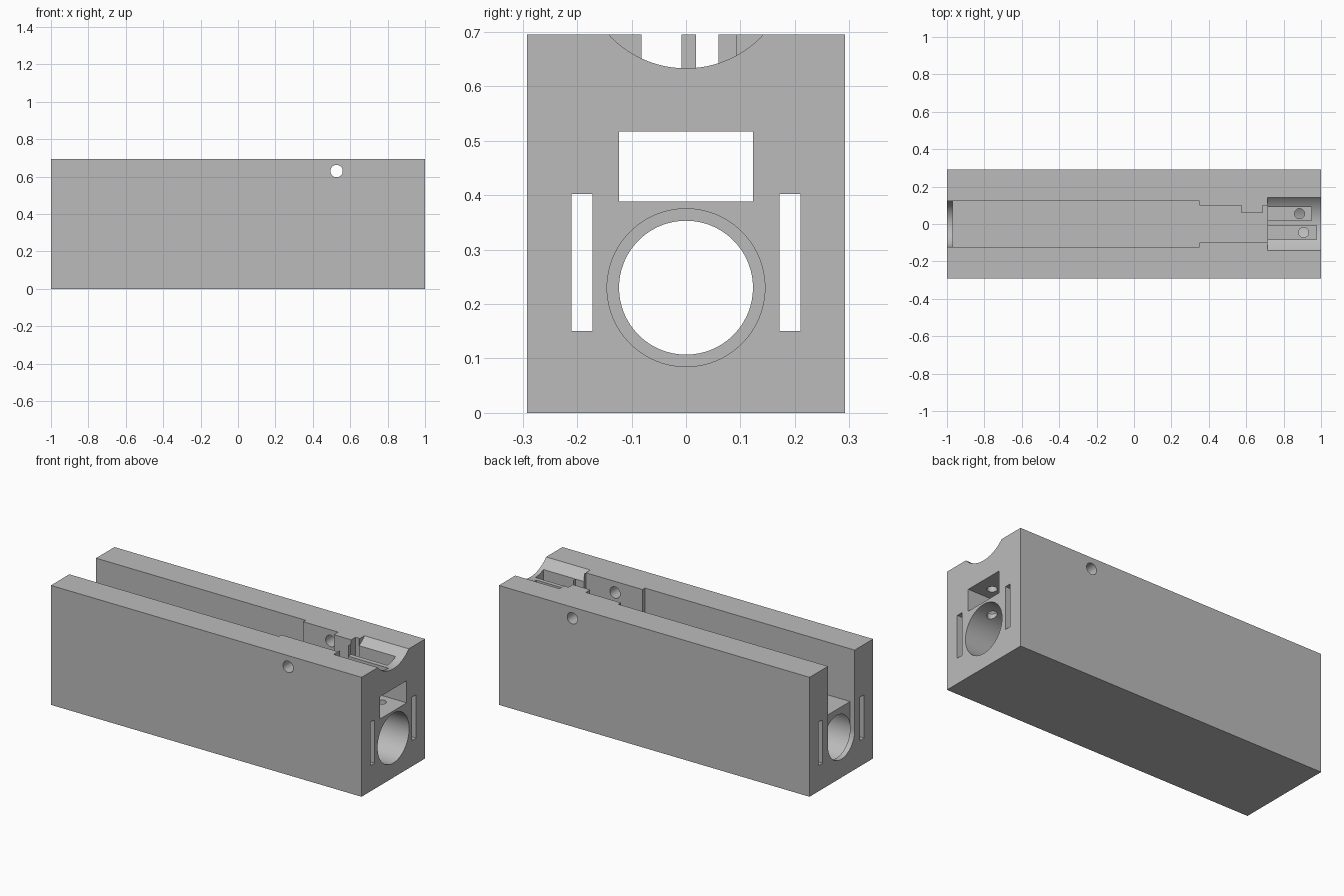
import bpy, bmesh, math
from mathutils import Matrix

cube = bpy.data.objects.get("Cube")
if cube:
    bpy.data.objects.remove(cube)

grey = bpy.data.materials.new("plain grey")
grey.use_nodes = True
colour = (0.5, 0.5, 0.5, 1)
grey.diffuse_color = colour
grey.node_tree.nodes["Principled BSDF"].inputs["Base Color"].default_value = colour


def finish(name, bm):
    bmesh.ops.recalc_face_normals(bm, faces=bm.faces)
    mesh = bpy.data.meshes.new(name)
    bm.to_mesh(mesh)
    bm.free()
    mesh.materials.append(grey)
    obj = bpy.data.objects.new(name, mesh)
    bpy.context.collection.objects.link(obj)
    return obj


def prism(name, plan, z0, z1):
    bm = bmesh.new()
    face = bm.faces.new([bm.verts.new((x, y, z0)) for x, y in plan])
    side = bmesh.ops.extrude_face_region(bm, geom=[face])["geom"]
    top = [v for v in side if isinstance(v, bmesh.types.BMVert)]
    bmesh.ops.translate(bm, verts=top, vec=(0, 0, z1 - z0))
    return finish(name, bm)


def box(name, x0, x1, y0, y1, z0, z1):
    return prism(name, [(x0, y0), (x1, y0), (x1, y1), (x0, y1)], z0, z1)


def cylinder(name, axis, radius, start, end, centre, segments=96):
    # centre gives the two coordinates across the axis, in x, y, z order
    turn = {"X": Matrix.Rotation(math.pi / 2, 4, "Y"),
            "Y": Matrix.Rotation(math.pi / 2, 4, "X"),
            "Z": Matrix.Identity(4)}[axis]
    place = list(centre)
    place.insert("XYZ".index(axis), (start + end) / 2)
    bm = bmesh.new()
    bmesh.ops.create_cone(bm, cap_ends=True, segments=segments, radius1=radius,
                          radius2=radius, depth=end - start,
                          matrix=Matrix.Translation(place) @ turn)
    return finish(name, bm)


body = box("housing_block", -1, 1, -0.292, 0.292, 0, 0.695)


def cut(cutter):
    cutter.hide_render = True
    mod = body.modifiers.new(cutter.name, "BOOLEAN")
    mod.operation = "DIFFERENCE"
    mod.solver = "EXACT"
    mod.object = cutter
    bpy.context.view_layer.objects.active = body
    bpy.ops.object.modifier_apply(modifier=mod.name)
    bpy.data.objects.remove(cutter)


# Long open channel and the rectangular passage through the end
cut(box("wide_channel", -1.1, 0.35, -0.123, 0.123, 0.388, 0.9))
cut(box("passage", 0.2, 1.1, -0.123, 0.123, 0.388, 0.517))

# Narrow channel, whose outline leaves a tab on the left wall
cut(prism("narrow_channel", [(0.3, -0.1), (0.715, -0.1), (0.715, 0.1), (0.687, 0.1),
                             (0.687, 0.06), (0.575, 0.06), (0.575, 0.1), (0.3, 0.1)],
          0.45, 0.9))

# Lower bore and the round-bottomed slot in the end wall
cut(cylinder("bore", "X", 0.145, -0.97, 1.1, (0, 0.23)))
cut(cylinder("end_opening", "X", 0.123, -1.1, -0.9, (0, 0.23)))
cut(box("end_slot", -1.1, -0.97, -0.123, 0.123, 0.23, 0.5))

# Side slots running the full length
for side in (-1, 1):
    y = side * 0.191
    cut(box("side_slot", -1.1, 1.1, y - 0.019, y + 0.019, 0.15, 0.402))

# Rounded groove with two pockets and their drilled holes
cut(cylinder("groove", "X", 0.194, 0.715, 1.1, (0, 0.827)))
for x_end, y, x_hole in ((0.95, 0.055, 0.885), (0.975, -0.045, 0.907)):
    cut(box("pocket", 0.7, x_end, y - 0.037, y + 0.037, 0.59, 0.8))
    cut(cylinder("screw_hole", "Z", 0.027, 0.25, 0.8, (x_hole, y), 32))

# Cross pin hole
cut(cylinder("pin_hole", "Y", 0.033, -0.5, 0.5, (0.527, 0.63), 48))

bpy.ops.object.select_all(action="DESELECT")
body.select_set(True)
bpy.context.view_layer.objects.active = body
bpy.ops.object.shade_smooth_by_angle(angle=math.radians(30))
